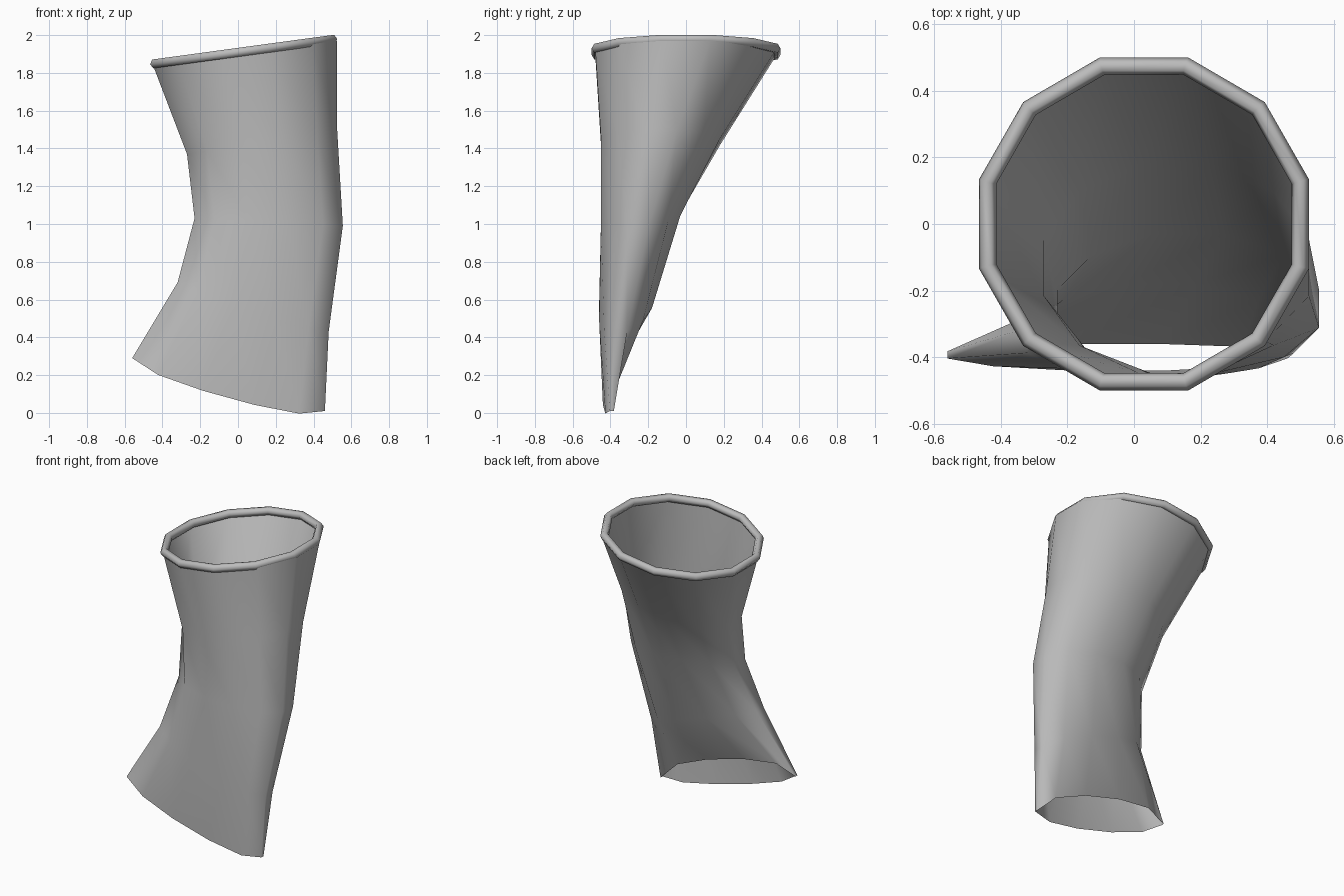
import bpy, bmesh, math
from mathutils import Matrix

if "Cube" in bpy.data.objects:
    bpy.data.objects.remove(bpy.data.objects["Cube"])

mat = bpy.data.materials.new("plain grey")
mat.use_nodes = True
GREY = (0.5, 0.5, 0.5, 1)
mat.diffuse_color = GREY
mat.node_tree.nodes["Principled BSDF"].inputs["Base Color"].default_value = GREY

SIDES = 12
OFFSET = math.pi / SIDES
FIT = 1 / math.cos(OFFSET)

# Cross-sections: left x, left z, right x, right z, front y, middle y, back y, front sag, back rise
SECTIONS = [
    (-0.45, 1.84, 0.525, 1.97, -0.48, 0.0, 0.475, 0.0, 0.0),
    (-0.27, 1.37, 0.525, 1.50, -0.45, -0.13, 0.18, 0.0, 0.0),
    (-0.23, 1.03, 0.555, 0.99, -0.45, -0.26, -0.03, 0.0, 0.04),
    (-0.32, 0.69, 0.48, 0.43, -0.46, -0.36, -0.18, -0.03, 0.03),
    (-0.56, 0.29, 0.46, 0.01, -0.44, -0.39, -0.36, -0.07, 0.13),
]


def section_points(lx, lz, rx, rz, front, mid, back, sag, rise):
    points = []
    for i in range(SIDES):
        a = OFFSET + math.tau * i / SIDES
        c, s = math.cos(a) * FIT, math.sin(a) * FIT
        t = (c + 1) / 2
        y = mid + s * (back - mid if s > 0 else mid - front)
        bend = abs(s) * (rise if s > 0 else sag)
        if abs(s) < 0.3:
            bend = 0
        points.append((lx + t * (rx - lx), y, lz + t * (rz - lz) + bend))
    return points


# Bent sleeve, open at both ends and flattened toward the bottom
bm = bmesh.new()
rings = [[bm.verts.new(p) for p in section_points(*s)] for s in SECTIONS]
for upper, lower in zip(rings, rings[1:]):
    for i in range(SIDES):
        j = (i + 1) % SIDES
        bm.faces.new((upper[i], lower[i], lower[j], upper[j]))
bmesh.ops.recalc_face_normals(bm, faces=bm.faces)
mesh = bpy.data.meshes.new("sleeve")
bm.to_mesh(mesh)
bm.free()
sleeve = bpy.data.objects.new("sleeve", mesh)
bpy.context.collection.objects.link(sleeve)

# Rolled rim around the tilted top opening
bpy.ops.mesh.primitive_torus_add(major_segments=SIDES, minor_segments=6,
                                 major_radius=0.49, minor_radius=0.027)
rim = bpy.context.object
rim.name = "rim"
rim.data.transform(Matrix.Translation((0.03, 0, 1.913))
                   @ Matrix.Rotation(-0.135, 4, "Y")
                   @ Matrix.Rotation(OFFSET, 4, "Z"))

for obj in (sleeve, rim):
    obj.data.materials.append(mat)
    for poly in obj.data.polygons:
        poly.use_smooth = True
